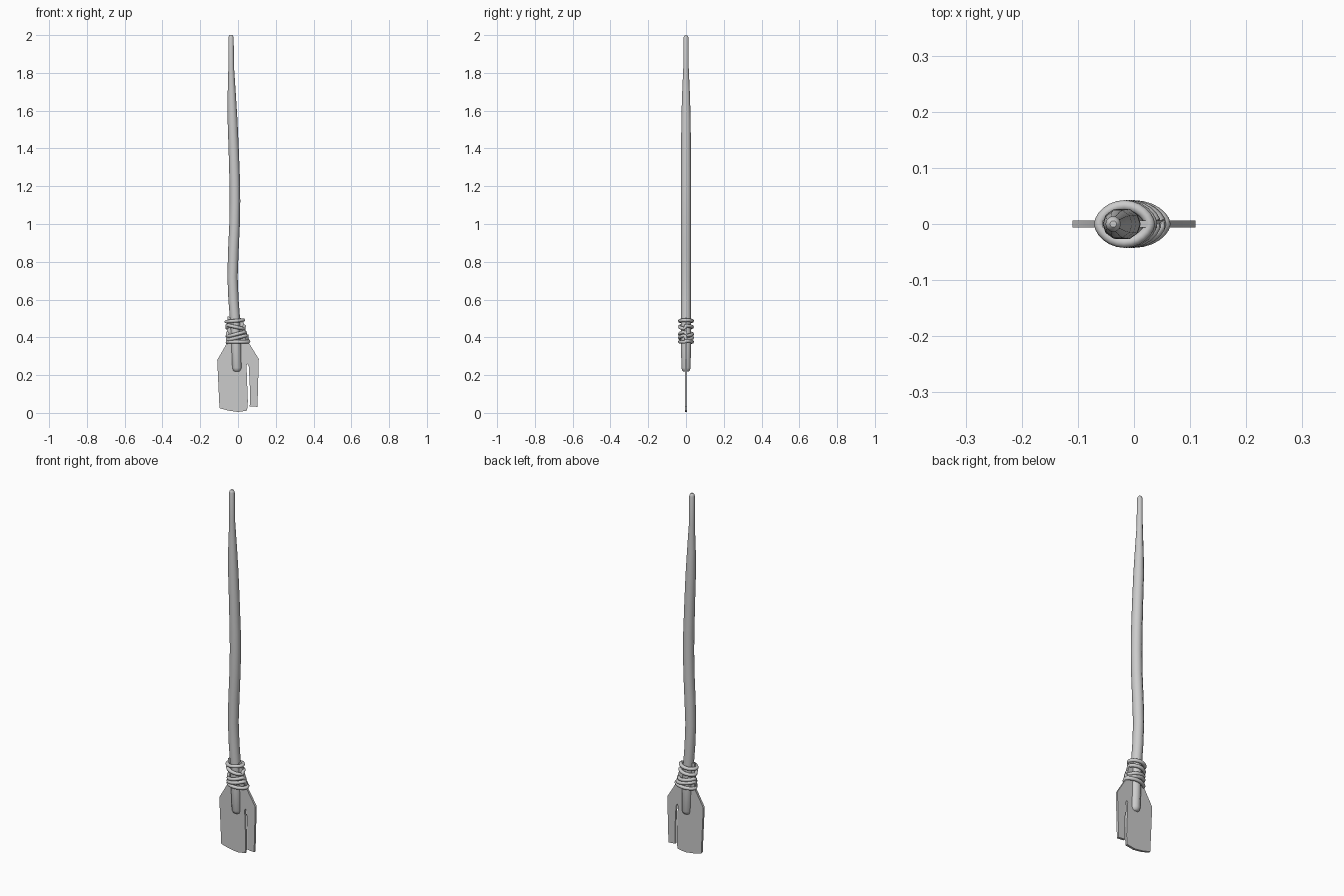
import bpy, bmesh, math
from mathutils import Vector

if "Cube" in bpy.data.objects:
    bpy.data.objects.remove(bpy.data.objects["Cube"])


def finish(bm, name, angle=40):
    bmesh.ops.recalc_face_normals(bm, faces=bm.faces)
    me = bpy.data.meshes.new(name)
    bm.to_mesh(me)
    bm.free()
    ob = bpy.data.objects.new(name, me)
    bpy.context.collection.objects.link(ob)
    bpy.ops.object.select_all(action='DESELECT')
    bpy.context.view_layer.objects.active = ob
    ob.select_set(True)
    bpy.ops.object.shade_smooth_by_angle(angle=math.radians(angle))
    return ob


def bridge(bm, a, b):
    n = len(a)
    for i in range(n):
        j = (i + 1) % n
        bm.faces.new((a[i], a[j], b[j], b[i]))


# Crooked shaft: (z, centre x, radius), with rounded ends
SHAFT = [(0.218, -0.006, 0.012), (0.224, -0.006, 0.021), (0.238, -0.006, 0.026),
         (0.36, -0.010, 0.027), (0.50, -0.016, 0.027), (0.60, -0.024, 0.027),
         (0.72, -0.029, 0.027), (0.85, -0.025, 0.028), (1.00, -0.018, 0.028),
         (1.12, -0.016, 0.028), (1.22, -0.017, 0.028), (1.40, -0.023, 0.027),
         (1.55, -0.029, 0.026), (1.68, -0.033, 0.022), (1.83, -0.036, 0.015),
         (1.985, -0.037, 0.014), (1.995, -0.037, 0.011), (2.0, -0.037, 0.006)]
SIDES = 10
bm = bmesh.new()
rings = []
for z, cx, r in SHAFT:
    rings.append([bm.verts.new((cx + r * math.cos(math.tau * i / SIDES),
                                r * math.sin(math.tau * i / SIDES), z))
                  for i in range(SIDES)])
for a, b in zip(rings, rings[1:]):
    bridge(bm, a, b)
bm.faces.new(rings[0])
bm.faces.new(rings[-1])
finish(bm, "shaft")

# Flat blade with a split near its right edge
OUTLINE = [(-0.056, 0.51), (-0.058, 0.37), (-0.11, 0.28), (-0.098, 0.025),
           (-0.05, 0.012), (0.0, 0.005), (0.048, 0.012), (0.052, 0.06),
           (0.045, 0.25), (0.05, 0.26), (0.057, 0.245), (0.064, 0.11),
           (0.062, 0.035), (0.103, 0.032), (0.11, 0.285), (0.058, 0.37),
           (0.024, 0.50)]
bm = bmesh.new()
face = bm.faces.new([bm.verts.new((x, -0.0065, z)) for x, z in OUTLINE])
ext = bmesh.ops.extrude_face_region(bm, geom=[face])
bmesh.ops.translate(bm, vec=(0, 0.013, 0),
                    verts=[v for v in ext["geom"] if isinstance(v, bmesh.types.BMVert)])
finish(bm, "blade", 30)


# Cord wraps: lens-shaped tilted loops (centre x, half width, z, front tilt, back tilt)
WRAPS = [(-0.017, 0.045, 0.487, 0.004, 0.004),
         (-0.013, 0.045, 0.455, -0.010, 0.006),
         (-0.008, 0.047, 0.417, 0.012, -0.008),
         (-0.004, 0.052, 0.398, 0.012, -0.010),
         (0.000, 0.056, 0.376, 0.000, 0.004)]
STEPS, TUBE, TR = 24, 8, 0.0095
bm = bmesh.new()
for cx, hw, z0, front, back in WRAPS:
    path = []
    for i in range(STEPS):
        a = math.tau * i / STEPS
        c, s = math.cos(a), math.sin(a)
        y = 0.033 * math.copysign(abs(s) ** 1.25, s)
        path.append(Vector((cx + hw * c, y, z0 + (front if s < 0 else back) * c)))
    loops = []
    for i, p in enumerate(path):
        t = (path[(i + 1) % STEPS] - path[i - 1]).normalized()
        out = t.cross(Vector((0, 0, 1))).normalized()
        up = out.cross(t)
        loops.append([bm.verts.new(p + TR * (math.cos(math.tau * k / TUBE) * out
                                             + math.sin(math.tau * k / TUBE) * up))
                      for k in range(TUBE)])
    for i in range(STEPS):
        bridge(bm, loops[i], loops[(i + 1) % STEPS])
finish(bm, "cord_wraps", 60)
